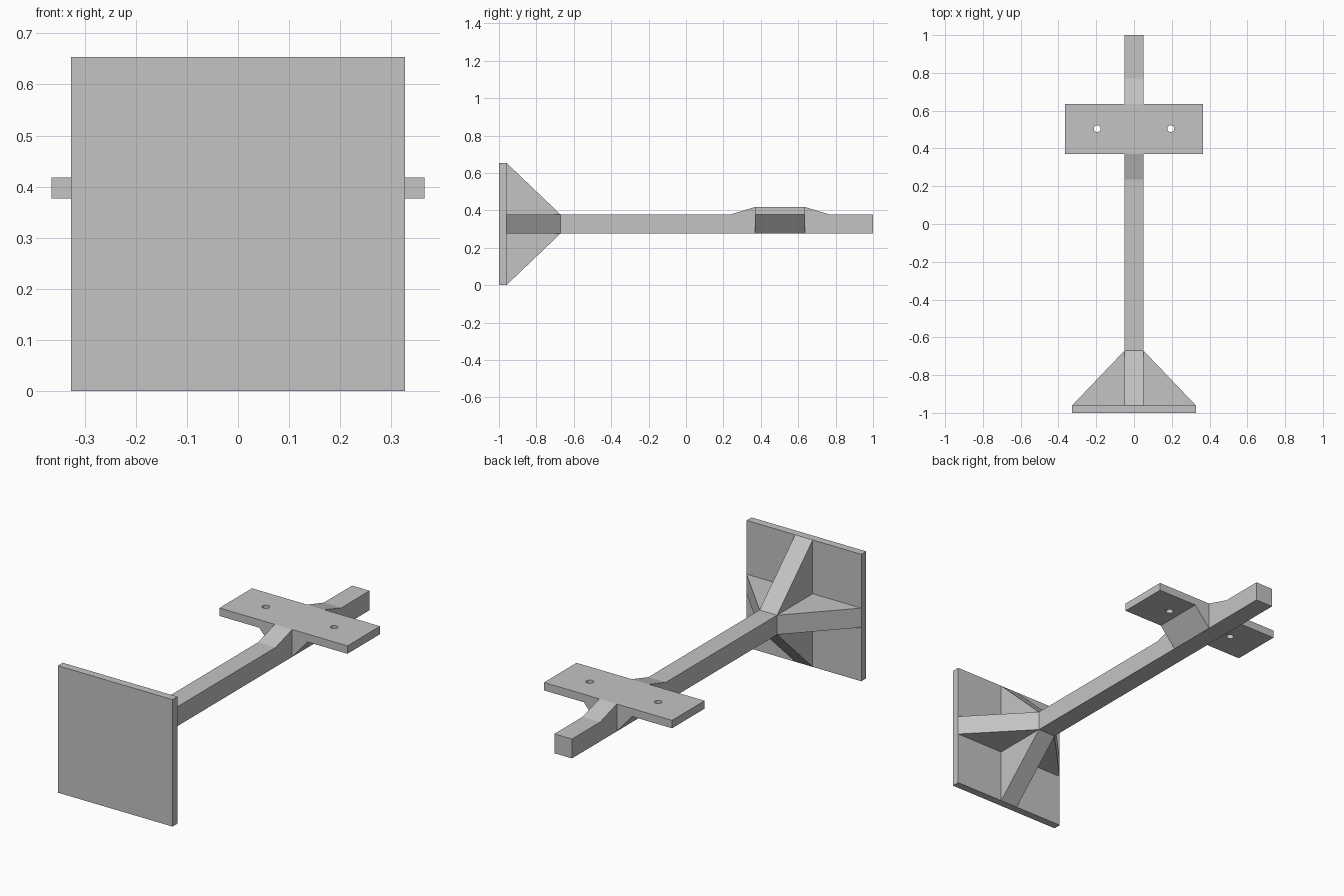
import bpy
import bmesh
from mathutils import Matrix, Vector

if "Cube" in bpy.data.objects:
    bpy.data.objects.remove(bpy.data.objects["Cube"], do_unlink=True)

GREY = (0.55, 0.55, 0.55, 1.0)
steel = bpy.data.materials.new("plain grey")
steel.use_nodes = True
steel.diffuse_color = GREY
steel.node_tree.nodes["Principled BSDF"].inputs["Base Color"].default_value = GREY

HALF = 0.327             # half size of the end plate, and height of the beam axis
R = 0.05                 # half thickness of the beam
TOP, BOTTOM = HALF + R, HALF - R
PLATE_BACK, BRACE_END = -0.96, -0.67
CROSS_FRONT, CROSS_BACK = 0.37, 0.635
CROSS_TOP = 0.418


def add_object(name, bm):
    bmesh.ops.recalc_face_normals(bm, faces=bm.faces)
    mesh = bpy.data.meshes.new(name)
    bm.to_mesh(mesh)
    bm.free()
    mesh.materials.append(steel)
    obj = bpy.data.objects.new(name, mesh)
    bpy.context.collection.objects.link(obj)
    return obj


def prism(name, profile, start, sweep):
    """Sweep a flat profile of 3D points, moved by start, along a vector."""
    bm = bmesh.new()
    face = bm.faces.new([bm.verts.new(Vector(p) + Vector(start)) for p in profile])
    result = bmesh.ops.extrude_face_region(bm, geom=[face])
    verts = [g for g in result["geom"] if isinstance(g, bmesh.types.BMVert)]
    bmesh.ops.translate(bm, verts=verts, vec=sweep)
    return add_object(name, bm)


def box(name, x, y, z):
    corners = [(x[0], y[0], z[0]), (x[1], y[0], z[0]),
               (x[1], y[1], z[0]), (x[0], y[1], z[0])]
    return prism(name, corners, (0, 0, 0), (0, 0, z[1] - z[0]))


# End plate and long beam
box("end_plate", (-HALF, HALF), (-1, PLATE_BACK), (0, 2 * HALF))
box("beam", (-R, R), (PLATE_BACK, 1), (BOTTOM, TOP))

# Four triangular braces around the beam, turned about its axis
for i, side in enumerate(("top", "left", "bottom", "right")):
    brace = prism(side + "_brace",
                  [(0, PLATE_BACK, R), (0, PLATE_BACK, HALF), (0, BRACE_END, R)],
                  (-R, 0, 0), (2 * R, 0, 0))
    turn = Matrix.Rotation(i * 1.5707963, 4, 'Y')
    brace.data.transform(Matrix.Translation((0, 0, HALF)) @ turn)

# Cross plate with two drilled holes
cross = box("cross_plate", (-0.365, 0.365), (CROSS_FRONT, CROSS_BACK), (TOP, CROSS_TOP))
bm = bmesh.new()
for x in (-0.195, 0.195):
    bmesh.ops.create_cone(bm, cap_ends=True, segments=24, radius1=0.018, radius2=0.018,
                          depth=0.2, matrix=Matrix.Translation((x, 0.505, 0.4)))
drill = add_object("hole_cutter", bm)
drill.hide_render = True
cut = cross.modifiers.new("holes", 'BOOLEAN')
cut.operation = 'DIFFERENCE'
cut.solver = 'EXACT'
cut.object = drill
bpy.context.view_layer.update()
evaluated = cross.evaluated_get(bpy.context.evaluated_depsgraph_get())
cross.data = bpy.data.meshes.new_from_object(evaluated)
cross.modifiers.clear()
bpy.data.objects.remove(drill, do_unlink=True)

# Ramps on the beam in front of and behind the cross plate
for name, edge, toe in (("front_ramp", CROSS_FRONT, 0.235), ("back_ramp", CROSS_BACK, 0.77)):
    prism(name, [(0, edge, TOP), (0, edge, CROSS_TOP), (0, toe, TOP)],
          (-R, 0, 0), (2 * R, 0, 0))

# Sloped gussets under the cross plate
for name, s in (("left_gusset", 1), ("right_gusset", -1)):
    prism(name, [(s * R, 0, BOTTOM), (s * R, 0, TOP), (s * 0.138, 0, TOP)],
          (0, CROSS_FRONT, 0), (0, CROSS_BACK - CROSS_FRONT, 0))
